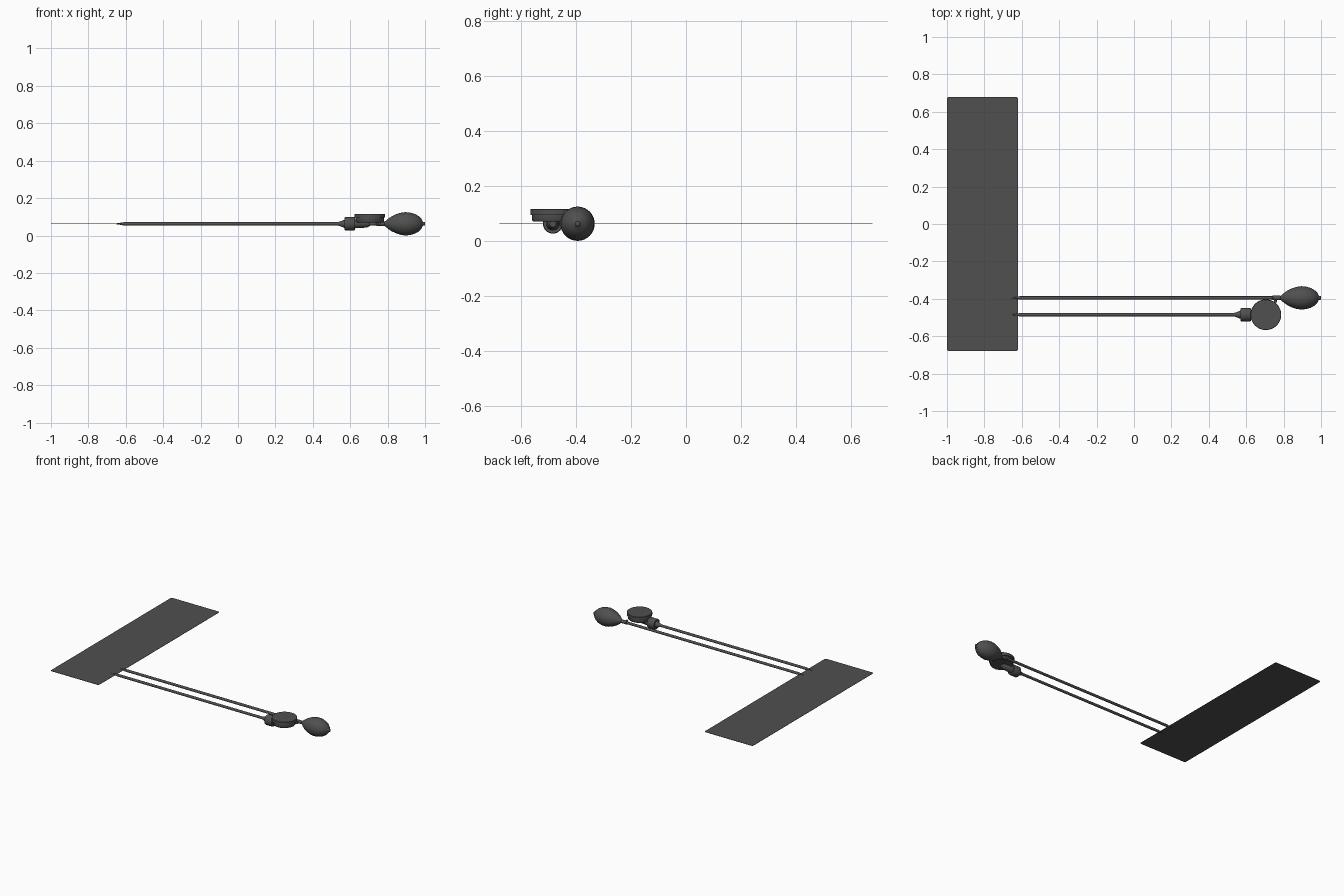
import bpy, bmesh, math

if "Cube" in bpy.data.objects:
    bpy.data.objects.remove(bpy.data.objects["Cube"])

ZC = 0.0625                      # shared centre height
Y_BULB, Y_GAUGE = -0.395, -0.485  # the two hose lines

# Dark rubber and cloth
dark = bpy.data.materials.new("dark_rubber")
dark.diffuse_color = (0.08, 0.08, 0.08, 1)
dark.use_nodes = True
dark.node_tree.nodes["Principled BSDF"].inputs["Base Color"].default_value = dark.diffuse_color


def finish(name, bm, angle=35):
    bmesh.ops.recalc_face_normals(bm, faces=bm.faces)
    me = bpy.data.meshes.new(name)
    bm.to_mesh(me)
    bm.free()
    me.materials.append(dark)
    ob = bpy.data.objects.new(name, me)
    bpy.context.collection.objects.link(ob)
    bpy.ops.object.select_all(action='DESELECT')
    ob.select_set(True)
    bpy.context.view_layer.objects.active = ob
    bpy.ops.object.shade_smooth_by_angle(angle=math.radians(angle))
    return ob


def lathe(name, profile, origin, axis='X', n=32, angle=35):
    """Spin (distance, radius) pairs round an axis and cap both ends."""
    bm = bmesh.new()
    rings = []
    for d, r in profile:
        ring = []
        for i in range(n):
            a = 2 * math.pi * i / n
            c, s = r * math.cos(a), r * math.sin(a)
            p = {'X': (d, c, s), 'Y': (c, d, s), 'Z': (c, s, d)}[axis]
            ring.append(bm.verts.new([p[k] + origin[k] for k in range(3)]))
        rings.append(ring)
    for a, b in zip(rings, rings[1:]):
        for i in range(n):
            bm.faces.new((a[i], a[(i + 1) % n], b[(i + 1) % n], b[i]))
    bm.faces.new(rings[0])
    bm.faces.new(rings[-1])
    return finish(name, bm, angle)


# Thin cloth cuff with rounded corners
bm = bmesh.new()
cr, hx, hy, t = 0.012, 0.19, 0.68, 0.002
outline = []
for k, (sx, sy) in enumerate([(1, 1), (-1, 1), (-1, -1), (1, -1)]):
    for i in range(5):
        a = math.pi / 2 * (k + i / 4)
        outline.append(bm.verts.new((-0.81 + sx * (hx - cr) + cr * math.cos(a),
                                     sy * (hy - cr) + cr * math.sin(a), ZC - t / 2)))
face = bm.faces.new(outline)
top = bmesh.ops.extrude_face_region(bm, geom=[face])
bmesh.ops.translate(bm, vec=(0, 0, t),
                    verts=[v for v in top['geom'] if isinstance(v, bmesh.types.BMVert)])
finish("cuff", bm)

# Hoses, tapering into the cuff edge
for name, y, end in (("bulb_hose", Y_BULB, 0.76), ("gauge_hose", Y_GAUGE, 0.56)):
    lathe(name, [(-0.66, 0.001), (-0.625, 0.006), (-0.61, 0.009), (end, 0.009)],
          (0, y, ZC), n=16)

# Squeeze bulb with neck and end nub
lathe("bulb", [(0.775, 0.008), (0.785, 0.012), (0.80, 0.025), (0.82, 0.039),
               (0.845, 0.051), (0.87, 0.059), (0.895, 0.0625), (0.92, 0.060),
               (0.945, 0.053), (0.965, 0.042), (0.98, 0.028), (0.987, 0.013),
               (0.99, 0.010), (0.998, 0.010), (1.0, 0.008)],
      (0, Y_BULB, ZC), angle=60)

# Air valve and its release screw
lathe("air_valve", [(0.738, 0.009), (0.742, 0.012), (0.775, 0.012), (0.79, 0.010)],
      (0, Y_BULB, ZC), n=20)
lathe("release_screw", [(-0.026, 0.008), (-0.012, 0.008), (-0.012, 0.004), (0, 0.004)],
      (0.757, Y_BULB, ZC), axis='Y', n=16)

# Gauge connector: cone, collar and stem below the dial
lathe("gauge_connector", [(0.53, 0.009), (0.545, 0.012), (0.57, 0.022), (0.57, 0.034),
                          (0.575, 0.036), (0.62, 0.036), (0.625, 0.034), (0.625, 0.024),
                          (0.69, 0.020), (0.705, 0.012)],
      (0, Y_GAUGE, ZC))

# Dial: stepped round case
lathe("gauge_dial", [(0.07, 0.072), (0.076, 0.076), (0.095, 0.076), (0.095, 0.082),
                     (0.114, 0.082), (0.116, 0.080)],
      (0.705, Y_GAUGE, 0), axis='Z', n=48)
